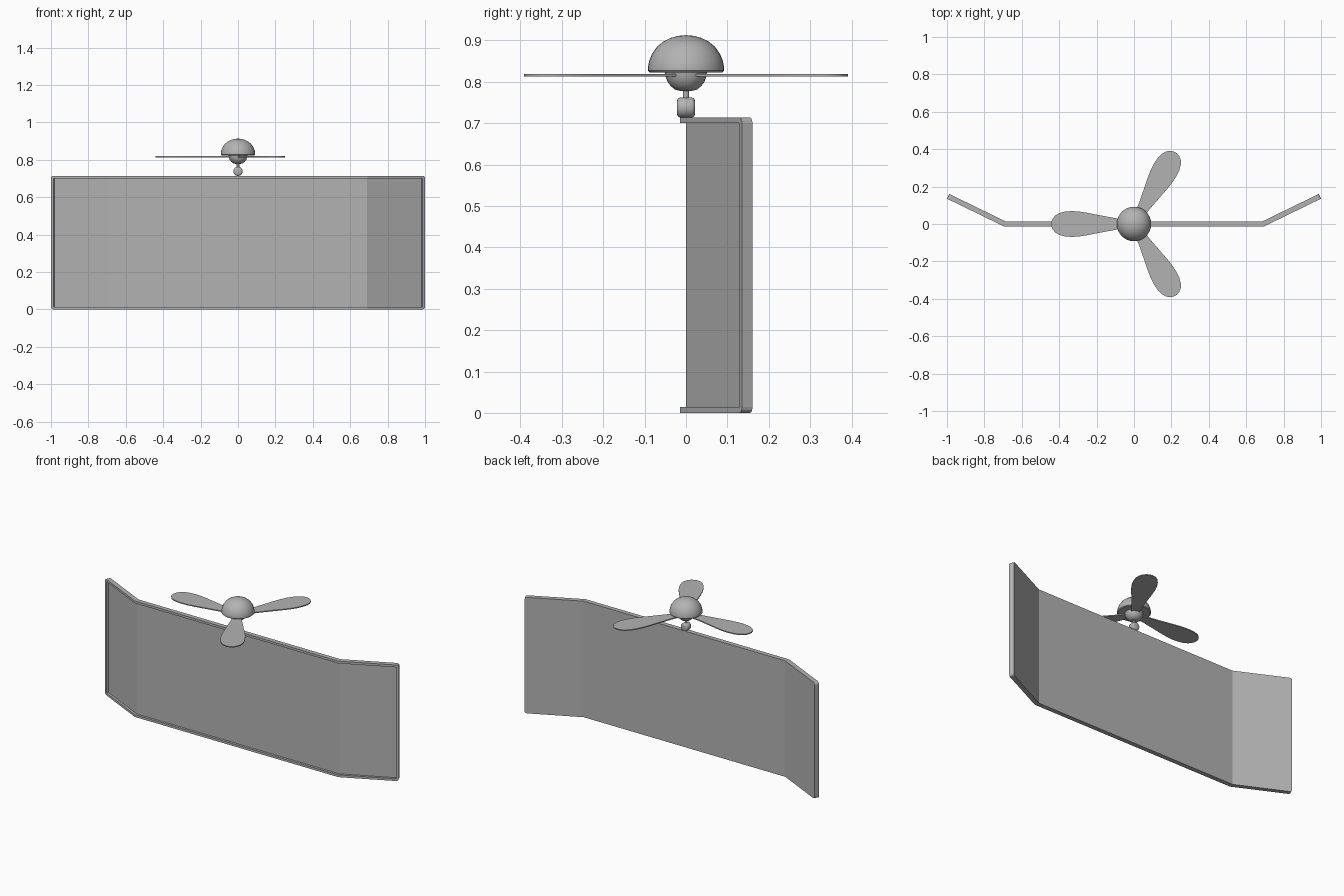
import bpy, bmesh
from math import sin, cos, pi, radians, hypot
from mathutils import Vector, Matrix

if "Cube" in bpy.data.objects:
    bpy.data.objects.remove(bpy.data.objects["Cube"])

BEND, END_X, END_Y = 0.69, 0.994, 0.148     # bend position and wing tip
T, RIM, H0, H1 = 0.014, 0.014, 0.0, 0.714   # half thickness, rim width, heights
WING = hypot(END_X - BEND, END_Y)
S_MAX = BEND + WING

GREY = bpy.data.materials.new("mid_grey")
GREY.diffuse_color = (0.45, 0.45, 0.45, 1)
GREY.use_nodes = True
GREY.node_tree.nodes["Principled BSDF"].inputs["Base Color"].default_value = GREY.diffuse_color


def finish(name, bm, smooth=None):
    bmesh.ops.recalc_face_normals(bm, faces=bm.faces[:])
    me = bpy.data.meshes.new(name)
    bm.to_mesh(me)
    bm.free()
    me.materials.append(GREY)
    ob = bpy.data.objects.new(name, me)
    bpy.context.collection.objects.link(ob)
    if smooth:
        bpy.ops.object.select_all(action='DESELECT')
        ob.select_set(True)
        bpy.context.view_layer.objects.active = ob
        bpy.ops.object.shade_smooth_by_angle(angle=radians(smooth))
    return ob


def prism(outline, low, high):
    """Flat outline in XY extruded from low to high; returns bmesh and top face."""
    bm = bmesh.new()
    top = bm.faces.new([bm.verts.new((x, y, high)) for x, y in outline])
    bottom = bm.faces.new([bm.verts.new((x, y, low)) for x, y in reversed(outline)])
    tv, bv = list(top.verts), list(reversed(bottom.verts))
    n = len(tv)
    for i in range(n):
        j = (i + 1) % n
        bm.faces.new((tv[i], bv[i], bv[j], tv[j]))
    bm.normal_update()
    return bm, top


def lathe(name, profile, steps=32, smooth=40, place=None):
    bm = bmesh.new()
    vs = [bm.verts.new((r, 0, z)) for r, z in profile]
    es = [bm.edges.new(p) for p in zip(vs, vs[1:])]
    bmesh.ops.spin(bm, geom=vs + es, cent=(0, 0, 0), axis=(0, 0, 1),
                   angle=2 * pi, steps=steps, use_duplicate=False)
    bmesh.ops.remove_doubles(bm, verts=bm.verts[:], dist=1e-5)
    if place:
        bm.transform(place)
    return finish(name, bm, smooth)


# Screen: rounded flat slab with recessed front, then folded back at two bends
rad = 0.014
outline = []
for cx, cz, a0 in ((S_MAX - rad, H1 - rad, 0), (-S_MAX + rad, H1 - rad, 90),
                   (-S_MAX + rad, H0 + rad, 180), (S_MAX - rad, H0 + rad, 270)):
    for k in range(4):
        a = radians(a0 + 30 * k)
        outline.append((cx + rad * cos(a), cz + rad * sin(a)))
bm, front = prism(outline, -T, T)
bmesh.ops.inset_region(bm, faces=[front], thickness=RIM, use_even_offset=True)
# step the inner face back to make the raised rim
ext = bmesh.ops.extrude_discrete_faces(bm, faces=[front])
inner = ext['faces'][0]
bmesh.ops.translate(bm, verts=list(inner.verts), vec=(0, 0, -T))
bmesh.ops.remove_doubles(bm, verts=bm.verts[:], dist=1e-6)
for s in (-BEND, BEND):
    bmesh.ops.bisect_plane(bm, geom=bm.verts[:] + bm.edges[:] + bm.faces[:],
                           plane_co=(s, 0, 0), plane_no=(1, 0, 0))
wing_n = Vector((END_Y, -(END_X - BEND))) / WING
mitre = Vector((0, -1)) + wing_n
mitre /= mitre.normalized().dot(wing_n) * mitre.length
for v in bm.verts:
    s, z, d = v.co
    side = 1 if s >= 0 else -1
    a = abs(s)
    if a <= BEND:
        p, n = Vector((a, 0)), Vector((mitre.x * a / BEND, mitre.y))
    else:
        t = (a - BEND) / WING
        p = Vector((BEND, 0)).lerp(Vector((END_X, END_Y)), t)
        n = mitre.lerp(wing_n, t)
    p = p + n * d
    v.co = (side * p.x, p.y, z)
finish("folded_screen", bm)

# Fan housing, lower hub and stem
lathe("fan_dome", [(0, 0.913), (0.02, 0.911), (0.038, 0.906), (0.055, 0.897),
                   (0.07, 0.885), (0.082, 0.868), (0.089, 0.851), (0.092, 0.836),
                   (0.092, 0.827), (0.088, 0.823), (0, 0.823)])
lathe("fan_hub", [(0, 0.826), (0.051, 0.826), (0.049, 0.812), (0.044, 0.799),
                  (0.036, 0.789), (0.026, 0.781), (0.014, 0.778), (0, 0.777)])
lathe("fan_stem", [(0, 0.785), (0.007, 0.785), (0.007, 0.755), (0, 0.755)], 16)

# Mounting knuckle: short rounded barrel lying front to back
lathe("mount_knuckle", [(0, 0.022), (0.016, 0.022), (0.021, 0.02), (0.0245, 0.014),
                        (0.0245, -0.014), (0.021, -0.02), (0.016, -0.022), (0, -0.022)],
      24, 40, Matrix.Translation((0, 0, 0.738)) @ Matrix.Rotation(pi / 2, 4, 'X'))

# Three paddle blades
half = [(0.03, 0.024), (0.1, 0.031), (0.2, 0.05), (0.25, 0.06), (0.295, 0.067),
        (0.335, 0.069), (0.37, 0.066), (0.4, 0.058), (0.422, 0.045),
        (0.436, 0.027), (0.442, 0.009)]
blade = [(x, -y) for x, y in half] + [(x, y) for x, y in reversed(half)]
for i, deg in enumerate((60, 180, 300)):
    bm, _ = prism(blade, 0.813, 0.819)
    bm.transform(Matrix.Rotation(radians(deg), 4, 'Z'))
    finish(f"fan_blade_{i + 1}", bm, 40)
